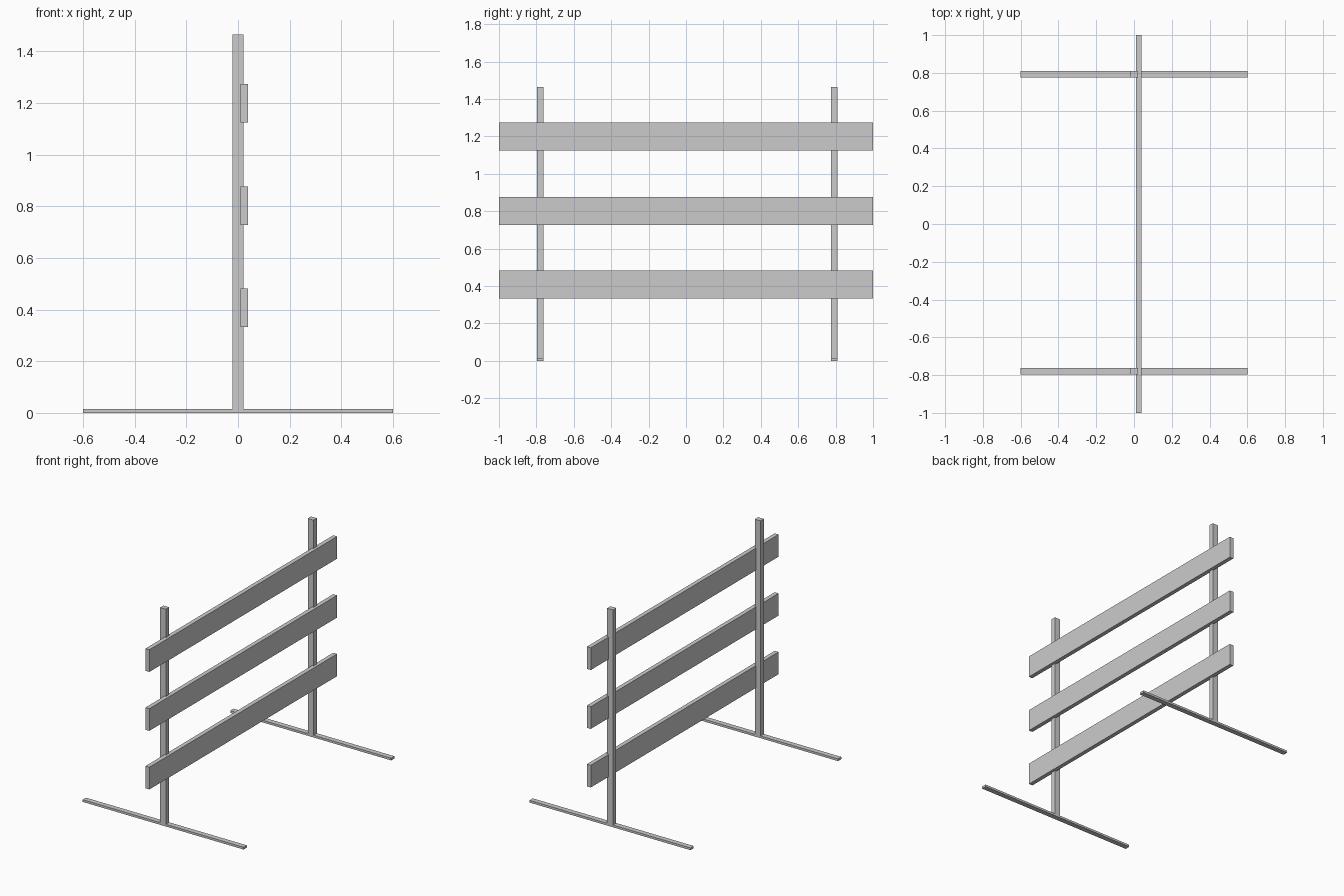
import bpy

if "Cube" in bpy.data.objects:
    bpy.data.objects.remove(bpy.data.objects["Cube"])


def box(name, x, y, z):
    """Axis-aligned box from (min, max) ranges."""
    verts = [(a, b, c) for a in x for b in y for c in z]
    faces = [(0, 1, 3, 2), (4, 6, 7, 5), (0, 4, 5, 1),
             (2, 3, 7, 6), (0, 2, 6, 4), (1, 5, 7, 3)]
    mesh = bpy.data.meshes.new(name)
    mesh.from_pydata(verts, [], faces)
    obj = bpy.data.objects.new(name, mesh)
    bpy.context.collection.objects.link(obj)
    return obj


# Two upright posts, each on a long flat foot
for side, y in (("near", -0.78), ("far", 0.792)):
    span = (y - 0.0175, y + 0.0175)
    box(f"{side}_foot", (-0.6, 0.6), span, (0.0, 0.015))
    box(f"{side}_post", (-0.022, 0.021), span, (0.01, 1.465))

# Three horizontal boards let into the right side of the posts
for level, z in (("lower", 0.407), ("middle", 0.802), ("upper", 1.199)):
    box(f"{level}_board", (0.01, 0.039), (-1.0, 1.0), (z - 0.075, z + 0.075))
